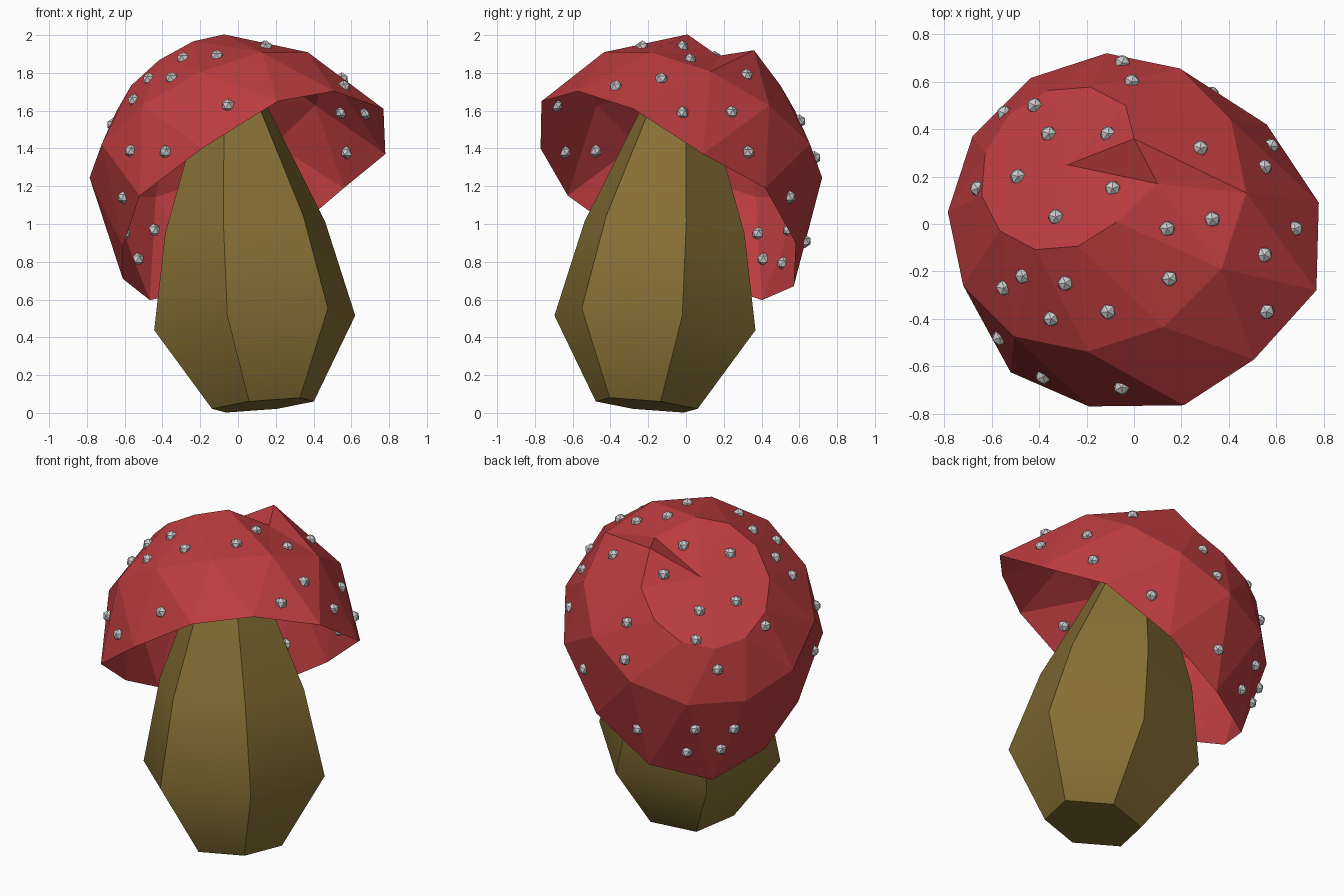
import bpy, bmesh, math
from mathutils import Vector, Matrix
from mathutils.bvhtree import BVHTree

if "Cube" in bpy.data.objects:
    bpy.data.objects.remove(bpy.data.objects["Cube"])


def material(name, rgb):
    m = bpy.data.materials.new(name)
    m.diffuse_color = (*rgb, 1)
    m.use_nodes = True
    m.node_tree.nodes["Principled BSDF"].inputs["Base Color"].default_value = m.diffuse_color
    return m


def add_object(name, bm, mat=None):
    me = bpy.data.meshes.new(name)
    bm.to_mesh(me)
    ob = bpy.data.objects.new(name, me)
    bpy.context.collection.objects.link(ob)
    if mat:
        me.materials.append(mat)
    return ob


def ellipse(bm, origin, a, b, count, start=0):
    """Ring of vertices spanned by the half axes a and b."""
    angles = [math.radians(start + 360 * i / count) for i in range(count)]
    return [bm.verts.new(origin + a * math.cos(t) + b * math.sin(t)) for t in angles]


# Stem: leaning six-sided bulb lofted through rings (height, radius)
axis = Vector((-0.1, 0.1, 1)).normalized()
side = Vector((0.707, 0.707, 0))
front = side.cross(axis).normalized()
foot = Vector((0.132, -0.208, 0.041))
bm = bmesh.new()
rings = [ellipse(bm, foot + axis * h, front * r, side * r, 6)
         for h, r in [(0, 0.28), (0.44, 0.553), (0.95, 0.44), (1.60, 0.18)]]
for lo, hi in zip(rings, rings[1:]):
    for i in range(6):
        j = (i + 1) % 6
        bm.faces.new((lo[i], lo[j], hi[j], hi[i]))
bm.faces.new(rings[0][::-1])
bm.faces.new(rings[-1])
bmesh.ops.recalc_face_normals(bm, faces=bm.faces)
stem = add_object("stem", bm, material("stem_brown", (0.24, 0.16, 0.035)))
bpy.context.view_layer.objects.active = stem
stem.select_set(True)
bpy.ops.object.shade_smooth_by_angle(angle=math.radians(50))
bm.free()

# Cap: open twelve-sided dome of staggered triangles, tilted to the back left
U, S, N = Vector((0.55, -0.55, 0.625)), Vector((0.707, 0.707, 0)), Vector((-0.44, 0.44, 0.78))
centre = Vector((0.02, -0.085, 1.15))
bm = bmesh.new()
# ring: height, forward shift, forward radius, side radius, tilt, start angle
rim, shoulder, crown = [ellipse(bm, centre + N * h + U * f, U * a + N * t, S * b, 12, start)
                        for h, f, a, b, t, start in [(0, 0, 0.885, 0.765, 0, 0),
                                                     (0.45, 0.04, 0.71, 0.67, -0.06, 15),
                                                     (0.74, 0.01, 0.42, 0.375, 0.01, 0)]]
pole = bm.verts.new(Vector((-0.28, 0.25, 1.77)))
# uneven rim and a dent in the crown
for v, co in [(rim[1], (0.77, -0.28, 1.61)), (rim[2], (0.78, 0.09, 1.37)),
              (rim[3], (0.56, 0.42, 1.19)), (rim[4], (0.22, 0.58, 0.90)),
              (rim[5], (-0.14, 0.57, 0.67)), (rim[7], (-0.61, 0.08, 0.71)),
              (rim[8], (-0.61, -0.25, 0.88)), (rim[10], (-0.19, -0.77, 1.40)),
              (rim[11], (0.21, -0.765, 1.65)),
              (crown[1], (0.10, 0.17, 1.89)), (crown[2], (0.00, 0.36, 1.92))]:
    v.co = co
for i in range(12):
    j = (i + 1) % 12
    bm.faces.new((rim[i], rim[j], shoulder[i]))
    bm.faces.new((rim[j], shoulder[j], shoulder[i]))
    bm.faces.new((shoulder[i], crown[j], crown[i]))
    bm.faces.new((shoulder[i], shoulder[j], crown[j]))
    bm.faces.new((crown[i], crown[j], pole))
bm.normal_update()
add_object("cap", bm, material("cap_red", (0.5, 0.045, 0.05)))
tree = BVHTree.FromBMesh(bm)
bm.free()

# Spots: small pebbles half sunk into the cap
from_above = [(-.05, .68), (-.01, .6), (-.42, .5), (-.36, .38), (-.11, .38), (.28, .32),
              (.55, .24), (-.49, .2), (-.09, .15), (-.33, .03), (.33, .02), (.14, -.02),
              (.68, -.02), (-.55, -.27), (-.47, -.22), (-.29, -.25), (-.35, -.4),
              (-.11, -.37), (.15, -.23), (.55, -.13), (.56, -.37), (-.66, .15)]
around_rim = [(-.54, -.46, 1.38), (-.61, -.41, 1.14), (-.38, -.64, 1.38), (-.06, -.71, 1.64),
              (.34, .57, 1.14), (.58, .33, 1.38), (-.57, .45, .8), (-.51, .65, .93),
              (-.37, .52, .79), (-.66, .44, .93), (-.1, .66, .9), (-.6, .52, 1.35)]
points = []
for x, y in from_above:
    hit = tree.ray_cast(Vector((x, y, 3)), Vector((0, 0, -1)))[0]
    points.append(hit or tree.find_nearest(Vector((x, y, 1.4)))[0])
for p in around_rim:
    points.append(tree.find_nearest(Vector(p))[0])
bm = bmesh.new()
for i, p in enumerate(points):
    turn = Matrix.Rotation(i * 1.3, 4, 'Z')
    bmesh.ops.create_icosphere(bm, subdivisions=1, radius=0.036, matrix=Matrix.Translation(p) @ turn)
add_object("spots", bm)
bm.free()
